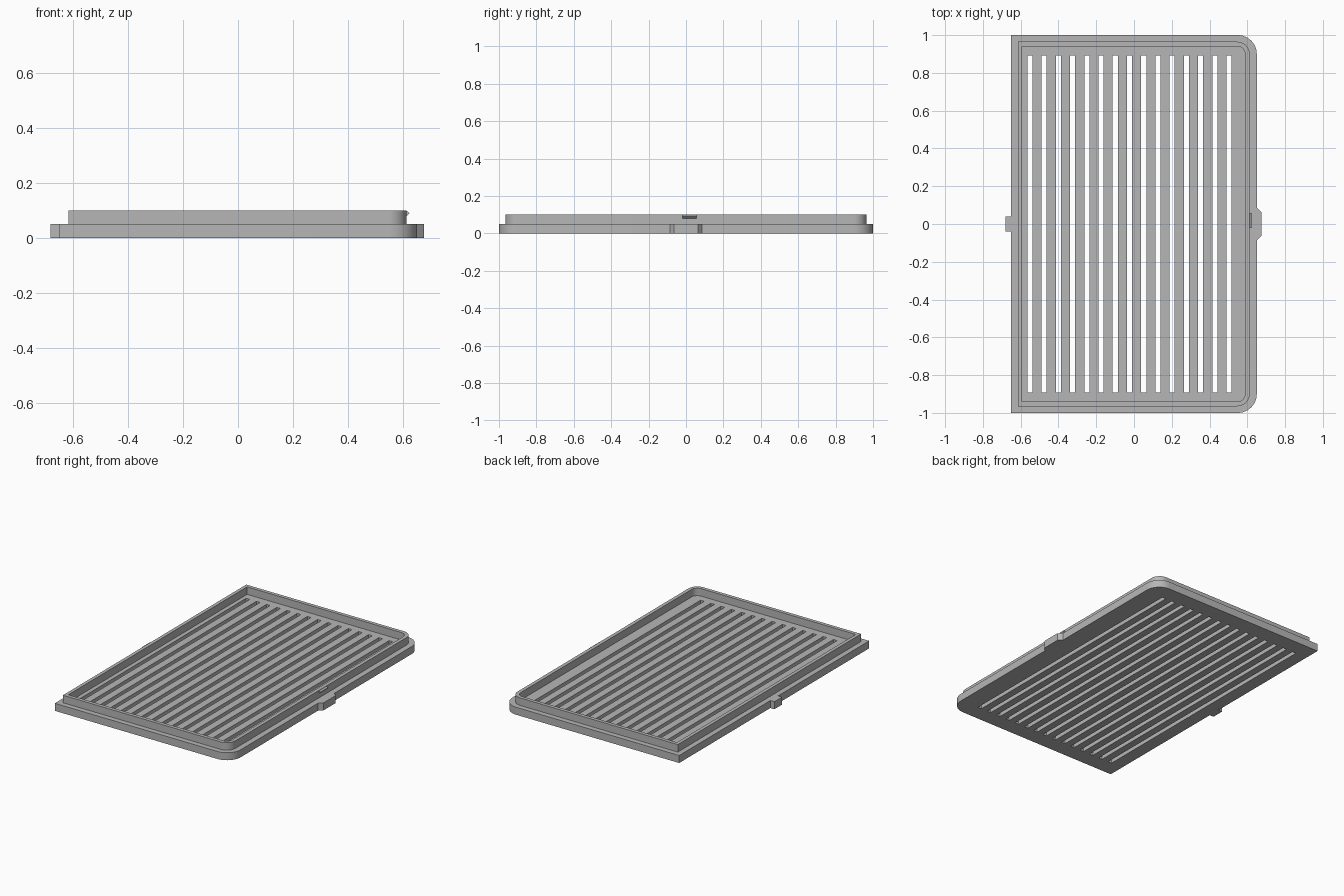
import bpy, bmesh, math

cube = bpy.data.objects.get("Cube")
if cube:
    bpy.data.objects.remove(cube, do_unlink=True)

grey = bpy.data.materials.new("plain_grey")
grey.use_nodes = True
COLOUR = (0.47, 0.47, 0.47, 1)
grey.diffuse_color = COLOUR
grey.node_tree.nodes["Principled BSDF"].inputs["Base Color"].default_value = COLOUR


def outline(x0, x1, y, radius=0, steps=12):
    """Rectangle whose two +x corners may be rounded."""
    if not radius:
        return [(x0, -y), (x1, -y), (x1, y), (x0, y)]
    points = [(x0, -y)]
    for start, cy in ((-90, -y + radius), (0, y - radius)):
        for i in range(steps + 1):
            a = math.radians(start + 90 * i / steps)
            points.append((x1 - radius + radius * math.cos(a), cy + radius * math.sin(a)))
    return points + [(x0, y)]


def extruded(name, loops, z0, z1):
    """Solid from an outer loop and any hole loops."""
    curve = bpy.data.curves.new(name + "_profile", "CURVE")
    curve.dimensions = "2D"
    curve.fill_mode = "BOTH"
    curve.extrude = (z1 - z0) / 2
    for loop in loops:
        spline = curve.splines.new("POLY")
        spline.points.add(len(loop) - 1)
        for p, (x, y) in zip(spline.points, loop):
            p.co = (x, y, 0, 1)
        spline.use_cyclic_u = True
    helper = bpy.data.objects.new(name + "_profile", curve)
    bpy.context.scene.collection.objects.link(helper)
    bpy.context.view_layer.update()
    evaluated = helper.evaluated_get(bpy.context.evaluated_depsgraph_get())
    mesh = bpy.data.meshes.new_from_object(evaluated)
    bpy.data.objects.remove(helper, do_unlink=True)
    bpy.data.curves.remove(curve)
    bm = bmesh.new()
    bm.from_mesh(mesh)
    bmesh.ops.remove_doubles(bm, verts=bm.verts, dist=0.0001)
    bmesh.ops.translate(bm, verts=bm.verts, vec=(0, 0, (z0 + z1) / 2))
    bmesh.ops.recalc_face_normals(bm, faces=bm.faces)
    bm.to_mesh(mesh)
    bm.free()
    return finish(name, mesh)


def finish(name, mesh):
    mesh.name = name
    mesh.materials.clear()
    mesh.materials.append(grey)
    obj = bpy.data.objects.new(name, mesh)
    bpy.context.scene.collection.objects.link(obj)
    bpy.ops.object.select_all(action="DESELECT")
    obj.select_set(True)
    bpy.context.view_layer.objects.active = obj
    bpy.ops.object.shade_smooth_by_angle(angle=math.radians(30))
    return obj


# Slotted base plate
THICK = 0.05
slots = []
for i in range(15):
    x = -0.551 + i * 0.0753
    slots.append(outline(x - 0.0135, x + 0.0135, 0.892))
extruded("base_plate", [outline(-0.65, 0.65, 1.0, 0.1)] + slots, 0, THICK)

# Raised rim
extruded("raised_rim", [outline(-0.615, 0.612, 0.965, 0.065),
                        outline(-0.592, 0.588, 0.941, 0.042)], THICK, 0.1)

# Hinge tab on the right edge, finger tab on the left edge
extruded("hinge_tab", [outline(-0.68, -0.648, 0.041)], 0, THICK)
extruded("finger_tab", [[(0.648, -0.088), (0.675, -0.063),
                         (0.675, 0.063), (0.648, 0.088)]], 0, THICK)

# Wedge-shaped latch on the rim
bm = bmesh.new()
ends = [[bm.verts.new((x, y, z)) for x, z in ((0.609, 0.077), (0.623, 0.09), (0.609, 0.1))]
        for y in (-0.02, 0.057)]
bm.faces.new(ends[0])
bm.faces.new(ends[1][::-1])
for i in range(3):
    j = (i + 1) % 3
    bm.faces.new((ends[0][i], ends[1][i], ends[1][j], ends[0][j]))
bmesh.ops.recalc_face_normals(bm, faces=bm.faces)
latch = bpy.data.meshes.new("latch")
bm.to_mesh(latch)
bm.free()
finish("latch", latch)
